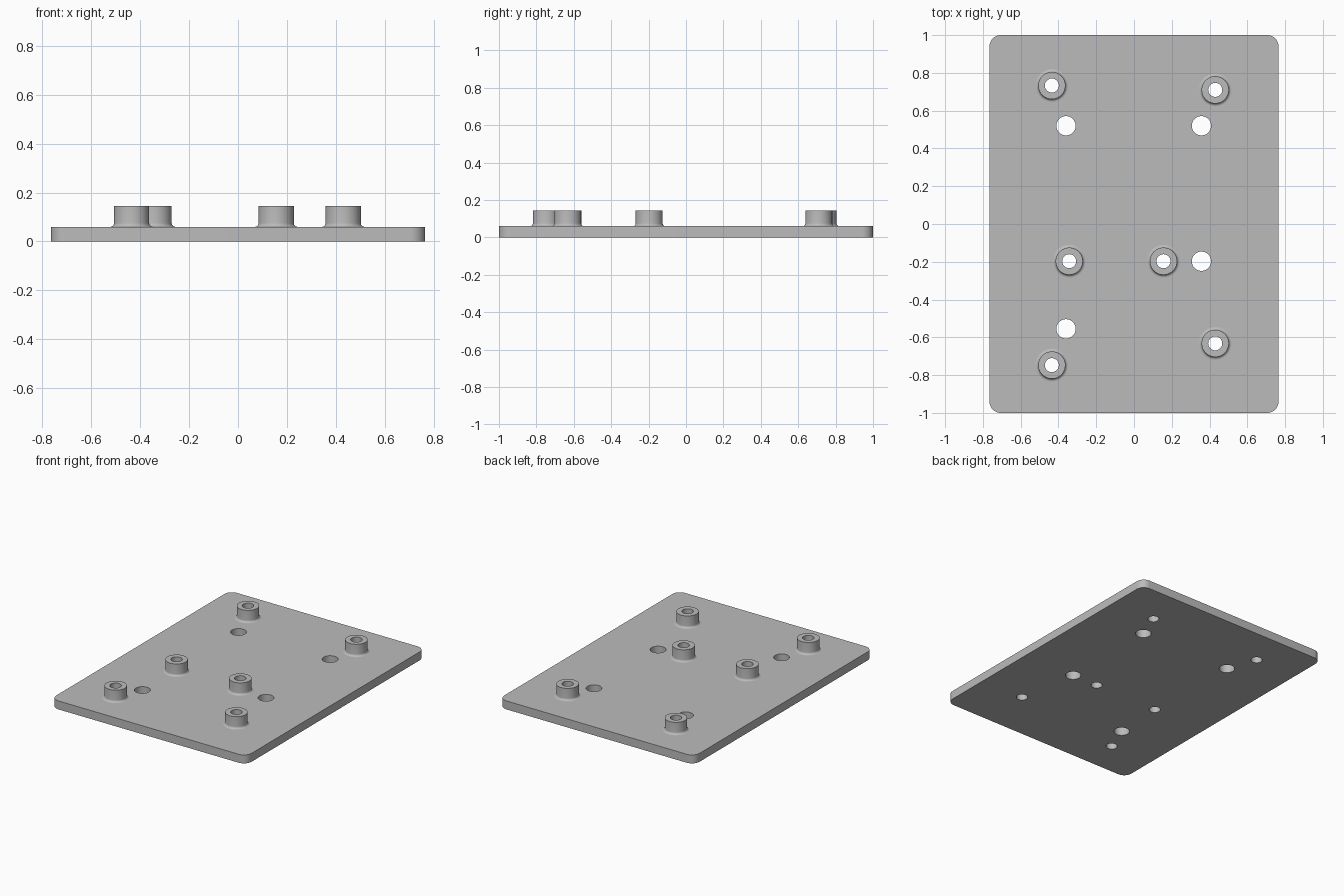
import bpy, bmesh, math
from mathutils import Vector

if "Cube" in bpy.data.objects:
    bpy.data.objects.remove(bpy.data.objects["Cube"])

SEG = 48
HALF_X, HALF_Y, THICK, CORNER = 0.765, 1.0, 0.06, 0.06
TOP, BOSS_R, BORE_R, FILLET, HOLE_R = 0.145, 0.072, 0.037, 0.015, 0.051
BOSSES = [(-0.435, 0.733), (0.43, 0.71), (-0.343, -0.197),
          (0.156, -0.197), (0.43, -0.632), (-0.435, -0.747)]
HOLES = [(-0.36, 0.52), (0.357, 0.52), (0.357, -0.197), (-0.36, -0.555)]

grey = bpy.data.materials.new("grey")
grey.diffuse_color = (0.5, 0.5, 0.5, 1)
grey.use_nodes = True
grey.node_tree.nodes["Principled BSDF"].inputs["Base Color"].default_value = grey.diffuse_color


def ring(bm, x, y, r, z):
    """Counter-clockwise circle of vertices."""
    return [bm.verts.new((x + r * math.cos(2 * math.pi * i / SEG),
                          y + r * math.sin(2 * math.pi * i / SEG), z)) for i in range(SEG)]


def rounded_rect(bm, z):
    loop = []
    for k, (sx, sy) in enumerate([(1, 1), (-1, 1), (-1, -1), (1, -1)]):
        for i in range(13):
            a = math.pi / 2 * (k + i / 12)
            loop.append(bm.verts.new((sx * (HALF_X - CORNER) + CORNER * math.cos(a),
                                      sy * (HALF_Y - CORNER) + CORNER * math.sin(a), z)))
    return loop


def bridge(bm, a, b):
    n = len(a)
    for i in range(n):
        j = (i + 1) % n
        bm.faces.new((a[i], a[j], b[j], b[i]))


def fill(bm, loops, up):
    """Flat face with holes, bounded by the given loops."""
    edges = []
    for lp in loops:
        for i, v in enumerate(lp):
            pair = (v, lp[(i + 1) % len(lp)])
            edges.append(bm.edges.get(pair) or bm.edges.new(pair))
    res = bmesh.ops.triangle_fill(bm, use_beauty=True, edges=edges, normal=Vector((0, 0, up)))
    for f in res["geom"]:
        if isinstance(f, bmesh.types.BMFace):
            f.normal_update()
            if f.normal.z * up < 0:
                f.normal_flip()


def finish(bm, name):
    mesh = bpy.data.meshes.new(name)
    bm.to_mesh(mesh)
    bm.free()
    mesh.materials.append(grey)
    obj = bpy.data.objects.new(name, mesh)
    bpy.context.collection.objects.link(obj)
    bpy.ops.object.select_all(action='DESELECT')
    obj.select_set(True)
    bpy.context.view_layer.objects.active = obj
    bpy.ops.object.shade_smooth_by_angle(angle=math.radians(35))
    return obj


# Base plate with plain through holes and openings for the standoffs
bm = bmesh.new()
low, high = [rounded_rect(bm, 0)], [rounded_rect(bm, THICK)]
bridge(bm, low[0], high[0])
for x, y in HOLES:
    low.append(ring(bm, x, y, HOLE_R, 0))
    high.append(ring(bm, x, y, HOLE_R, THICK))
    bridge(bm, high[-1], low[-1])
for x, y in BOSSES:
    low.append(ring(bm, x, y, BORE_R, 0))
    high.append(ring(bm, x, y, BOSS_R + FILLET, THICK))
fill(bm, low, -1)
fill(bm, high, 1)
finish(bm, "base_plate")

# Standoffs: filleted foot, outer wall, top rim, bore down through the plate
profile = [(BOSS_R + FILLET * (1 - math.sin(a)), THICK + FILLET * (1 - math.cos(a)))
           for a in [math.pi / 2 * i / 6 for i in range(7)]]
profile += [(BOSS_R, TOP), (BORE_R, TOP), (BORE_R, 0)]
for n, (x, y) in enumerate(BOSSES, 1):
    bm = bmesh.new()
    rings = [ring(bm, x, y, r, z) for r, z in profile]
    for a, b in zip(rings, rings[1:]):
        bridge(bm, a, b)
    finish(bm, f"standoff_{n}")
